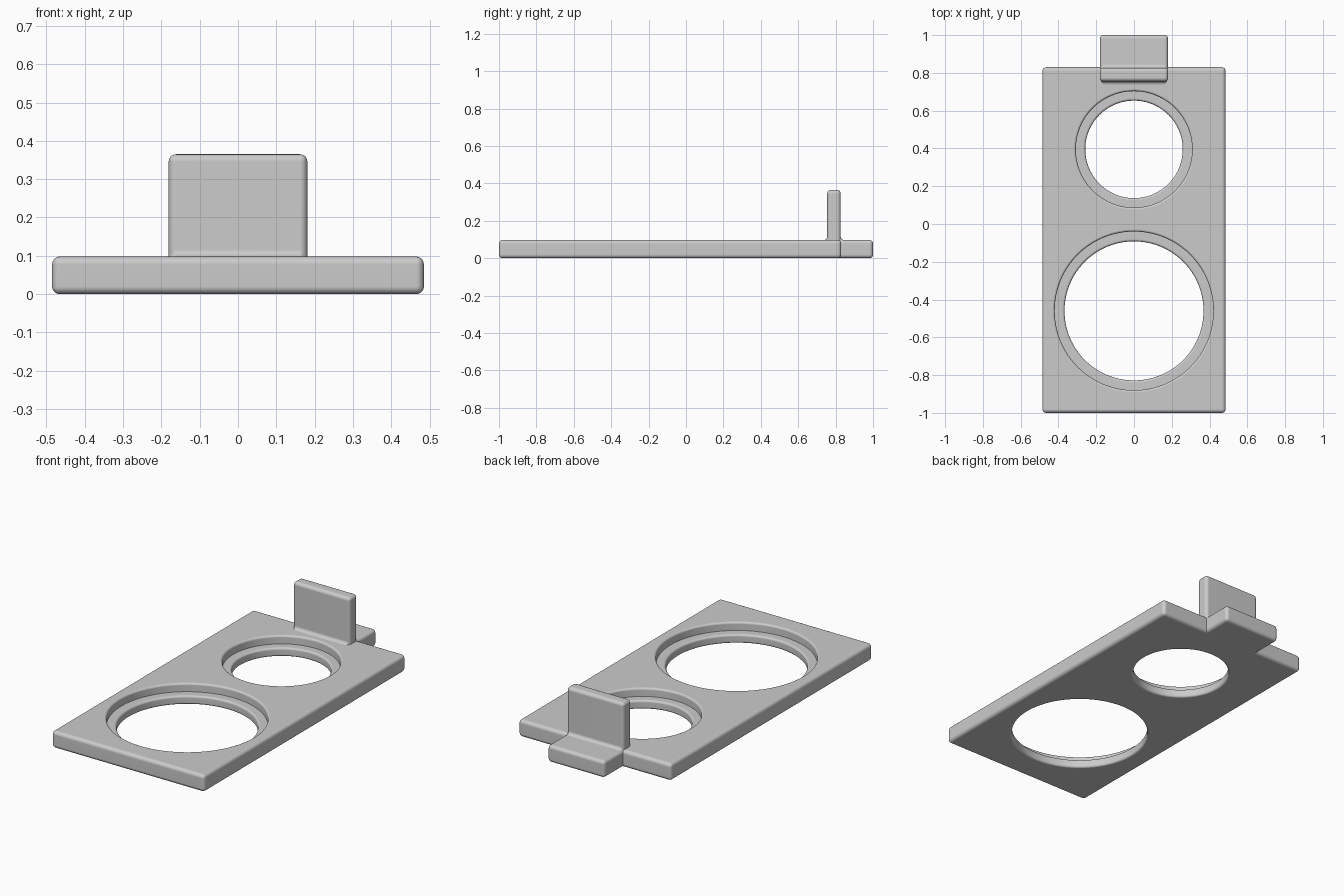
import bpy, bmesh
from math import sin, cos, pi

if "Cube" in bpy.data.objects:
    bpy.data.objects.remove(bpy.data.objects["Cube"])

THICK = 0.098
grey = bpy.data.materials.new("plain grey")
grey.use_nodes = True
colour = (0.6, 0.6, 0.6, 1)
grey.diffuse_color = colour
grey.node_tree.nodes["Principled BSDF"].inputs["Base Color"].default_value = colour


def make_object(name, bm):
    bmesh.ops.recalc_face_normals(bm, faces=bm.faces)
    mesh = bpy.data.meshes.new(name)
    bm.to_mesh(mesh)
    bm.free()
    mesh.materials.append(grey)
    obj = bpy.data.objects.new(name, mesh)
    bpy.context.collection.objects.link(obj)
    return obj


def side_extrusion(name, profile, half_width):
    """Extrude a (y, z) outline across x."""
    bm = bmesh.new()
    face = bm.faces.new([bm.verts.new((-half_width, y, z)) for y, z in profile])
    new = bmesh.ops.extrude_face_region(bm, geom=[face])["geom"]
    verts = [v for v in new if isinstance(v, bmesh.types.BMVert)]
    bmesh.ops.translate(bm, verts=verts, vec=(2 * half_width, 0, 0))
    return make_object(name, bm)


def round_edges(obj, width):
    mod = obj.modifiers.new("rounding", "BEVEL")
    mod.width = width
    mod.segments = 5
    mod.limit_method = "ANGLE"


def arc(r, z, radius, start, end, steps=5):
    angles = [start + (end - start) * i / steps for i in range(steps + 1)]
    return [(r + radius * cos(a), z + radius * sin(a)) for a in angles]


def hole_cutter(name, y, inner, outer):
    """Lathed cutter: through hole with a wider recess and softened rims."""
    ledge, b = 0.05, 0.012
    profile = [(0, -0.1), (inner + b, -0.1)]
    profile += arc(inner + b, b, b, 1.5 * pi, pi)
    profile += arc(inner + b, ledge - b, b, pi, pi / 2)
    profile += [(outer, ledge)]
    profile += arc(outer + b, THICK - b, b, pi, pi / 2)
    profile += [(outer + b, 0.2), (0, 0.2)]
    bm = bmesh.new()
    verts = [bm.verts.new((r, 0, z)) for r, z in profile]
    edges = [bm.edges.new(pair) for pair in zip(verts, verts[1:])]
    bmesh.ops.spin(bm, geom=verts + edges, cent=(0, 0, 0), axis=(0, 0, 1),
                   angle=2 * pi, steps=96)
    bmesh.ops.remove_doubles(bm, verts=bm.verts, dist=0.0001)
    obj = make_object(name, bm)
    obj.location.y = y
    obj.hide_render = True
    obj.hide_set(True)
    return obj


# Base plate with two stepped round openings
plate = side_extrusion("base_plate", [(-1, 0), (0.83, 0), (0.83, THICK), (-1, THICK)], 0.485)
round_edges(plate, 0.02)
for label, y, inner, outer in (("small", 0.395, 0.258, 0.308), ("large", -0.46, 0.368, 0.42)):
    cut = plate.modifiers.new(label + " opening", "BOOLEAN")
    cut.operation = "DIFFERENCE"
    cut.solver = "EXACT"
    cut.object = hole_cutter(label + "_opening_cutter", y, inner, outer)

# Upright tab with its rear foot, filleted where they meet
low, high, front, back = 0.0005, THICK - 0.0005, 0.755, 0.827
bracket = side_extrusion("tab_bracket", [
    (0.716, low), (1, low), (1, high), (back, high),
    (back, 0.365), (front, 0.365), (front, high), (0.716, high)], 0.181)
round_edges(bracket, 0.019)

# Smooth roundings with flat faces kept flat
for obj in (plate, bracket):
    bpy.ops.object.select_all(action="DESELECT")
    obj.select_set(True)
    bpy.context.view_layer.objects.active = obj
    for mod in list(obj.modifiers):
        bpy.ops.object.modifier_apply(modifier=mod.name)
    bpy.ops.object.shade_smooth_by_angle(angle=pi / 6)
    obj.modifiers.new("flat shading", "WEIGHTED_NORMAL").keep_sharp = True
